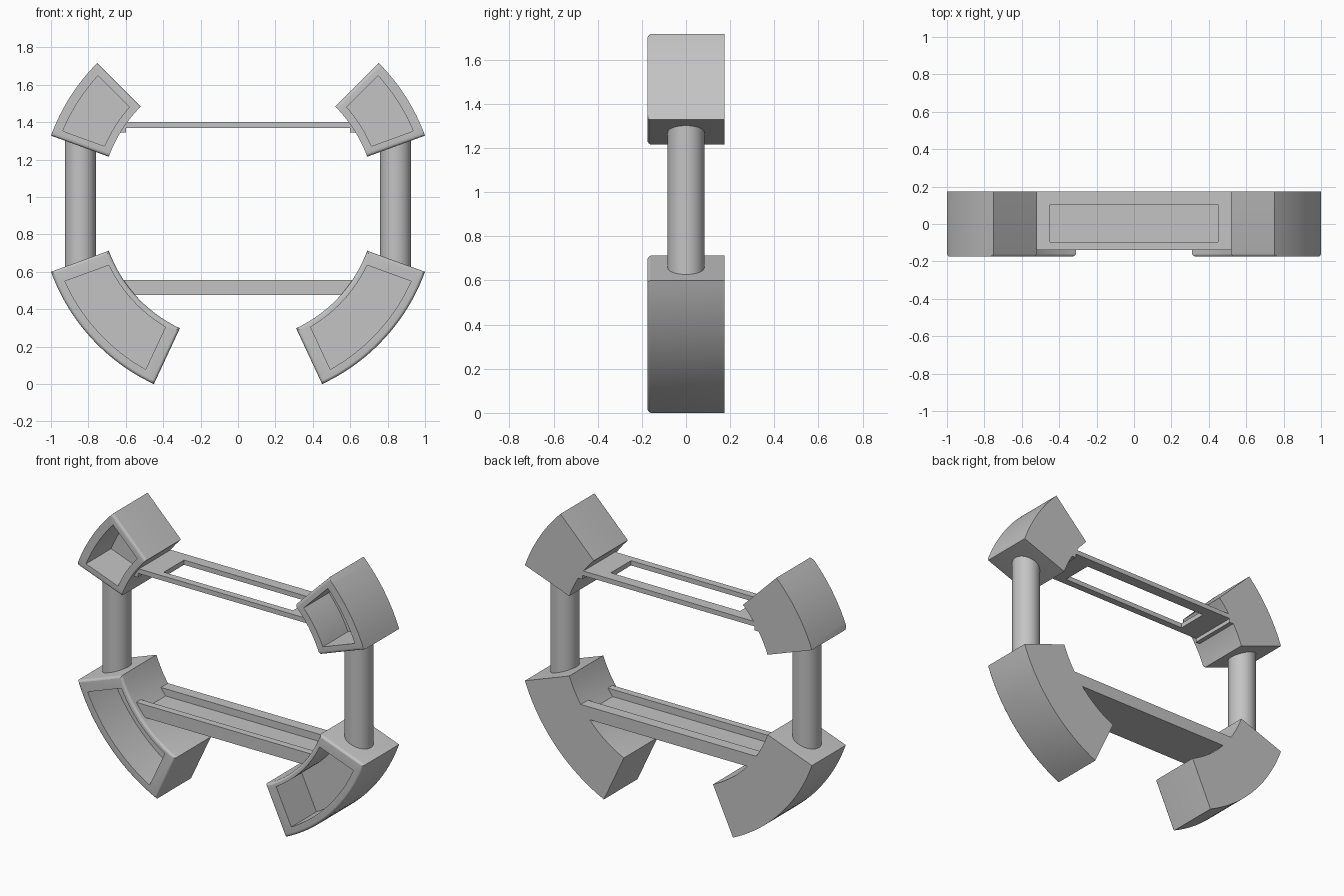
import bpy, bmesh
from math import sin, cos, asin, radians, tan, sqrt, pi

cube = bpy.data.objects.get("Cube")
if cube:
    bpy.data.objects.remove(cube, do_unlink=True)

CZ = 0.964               # height of the ring centre
R_OUT, R_IN = 1.064, 0.735
FRONT, BACK = -0.175, 0.175
BAR_FRONT = -0.14

grey = bpy.data.materials.new("plain_grey")
grey.use_nodes = True
grey.diffuse_color = (0.55, 0.55, 0.55, 1)
grey.node_tree.nodes["Principled BSDF"].inputs["Base Color"].default_value = (0.55, 0.55, 0.55, 1)


def finish(bm, name):
    bmesh.ops.recalc_face_normals(bm, faces=bm.faces)
    mesh = bpy.data.meshes.new(name)
    bm.to_mesh(mesh)
    bm.free()
    mesh.materials.append(grey)
    ob = bpy.data.objects.new(name, mesh)
    bpy.context.scene.collection.objects.link(ob)
    bpy.ops.object.select_all(action='DESELECT')
    ob.select_set(True)
    bpy.context.view_layer.objects.active = ob
    bpy.ops.object.shade_smooth_by_angle(angle=radians(15))
    return ob


def outline(side, a0, a1, r_in, r_out, margin, n):
    """Closed ring-sector outline, with its straight ends moved in by margin."""
    pts = []
    for r, forward in ((r_out, True), (r_in, False)):
        d = asin(margin / r)
        start, end = a0 + d, a1 - d
        arc = [start + (end - start) * i / n for i in range(n + 1)]
        for a in arc if forward else reversed(arc):
            pts.append((side * r * cos(a), CZ + r * sin(a)))
    return pts


def corner_block(name, side, deg0, deg1, margin, pocket_in, n=20, depth=0.25):
    """Ring sector with a pocket in its front and a rounded front rim."""
    a0, a1 = radians(deg0), radians(deg1)
    bm = bmesh.new()
    outer = outline(side, a0, a1, R_IN, R_OUT, 0, n)
    inner = outline(side, a0, a1, pocket_in, 1.014, margin, n)
    loops = [[bm.verts.new((x, y, z)) for x, z in pts]
             for pts, y in ((outer, BACK), (outer, FRONT),
                            (inner, FRONT), (inner, FRONT + depth))]
    count = len(outer)
    for la, lb in zip(loops, loops[1:]):
        for i in range(count):
            j = (i + 1) % count
            bm.faces.new((la[i], la[j], lb[j], lb[i]))
    # back wall and pocket floor as strips across the sector
    for loop in (loops[0], loops[3]):
        for i in range(n):
            bm.faces.new((loop[i], loop[i + 1], loop[count - 2 - i], loop[count - 1 - i]))
    rim = [bm.edges.get((loops[1][i], loops[1][(i + 1) % count])) for i in range(count)]
    bmesh.ops.bevel(bm, geom=rim, offset=0.018, segments=5, profile=0.5, affect='EDGES')
    finish(bm, name)


def column(name, x, radius=0.083):
    """Upright cylinder whose ends are slanted to follow the block faces."""
    bm = bmesh.new()
    bmesh.ops.create_cone(bm, cap_ends=True, segments=48,
                          radius1=radius, radius2=radius, depth=2)
    for v in bm.verts:
        v.co.x += x
        half = abs(v.co.x) * tan(radians(20)) + 0.02
        v.co.z = CZ + (half if v.co.z > 0 else -half)
    finish(bm, name)


def seat_x(z):
    """Half length that ends just inside the blocks' inner walls."""
    return sqrt((R_IN + 0.015) ** 2 - (z - CZ) ** 2)


def add_prism(bm, section):
    """Extrude a (y, z) section along x between the blocks."""
    ends = [[bm.verts.new((s * seat_x(z), y, z)) for y, z in section] for s in (-1, 1)]
    count = len(section)
    for i in range(count):
        j = (i + 1) % count
        bm.faces.new((ends[0][i], ends[0][j], ends[1][j], ends[1][i]))
    bm.faces.new(ends[0])
    bm.faces.new(ends[1])


def add_box(bm, x0, x1, y0, y1, z0, z1):
    verts = bmesh.ops.create_cube(bm, size=1)["verts"]
    for v in verts:
        v.co = (x1 if v.co.x > 0 else x0, y1 if v.co.y > 0 else y0, z1 if v.co.z > 0 else z0)


# corner blocks and columns
for side, word in ((1, "left"), (-1, "right")):
    corner_block("upper_block_" + word, side, 20, 45, 0.045, 0.777)
    corner_block("lower_block_" + word, side, -65, -20, 0.073, 0.765)
    column("column_" + word, side * 0.843)

# lower bar: channel section open at the top
bm = bmesh.new()
low, floor, top = 0.475, 0.51, 0.555
add_prism(bm, [(BAR_FRONT, low), (BACK, low), (BACK, top), (0.105, top),
               (0.105, floor), (-0.095, floor), (-0.095, top), (BAR_FRONT, top)])
finish(bm, "lower_channel_bar")

# upper plate: rectangular frame around a long slot
bm = bmesh.new()
xs, ys = (-0.63, -0.45, 0.45, 0.63), (BAR_FRONT, -0.095, 0.105, BACK)
grid = [[bm.verts.new((x, y, 1.37)) for y in ys] for x in xs]
faces = [bm.faces.new((grid[i][j], grid[i + 1][j], grid[i + 1][j + 1], grid[i][j + 1]))
         for i in range(3) for j in range(3) if (i, j) != (1, 1)]
new = bmesh.ops.extrude_face_region(bm, geom=faces, use_keep_orig=True)["geom"]
bmesh.ops.translate(bm, vec=(0, 0, 0.03), verts=[g for g in new if isinstance(g, bmesh.types.BMVert)])
finish(bm, "upper_slotted_plate")

# small lips under the plate ends
for side, word in ((1, "left"), (-1, "right")):
    bm = bmesh.new()
    add_box(bm, *sorted((side * 0.6, side * 0.645)), BAR_FRONT, BACK, 1.345, 1.372)
    finish(bm, "plate_lip_" + word)
